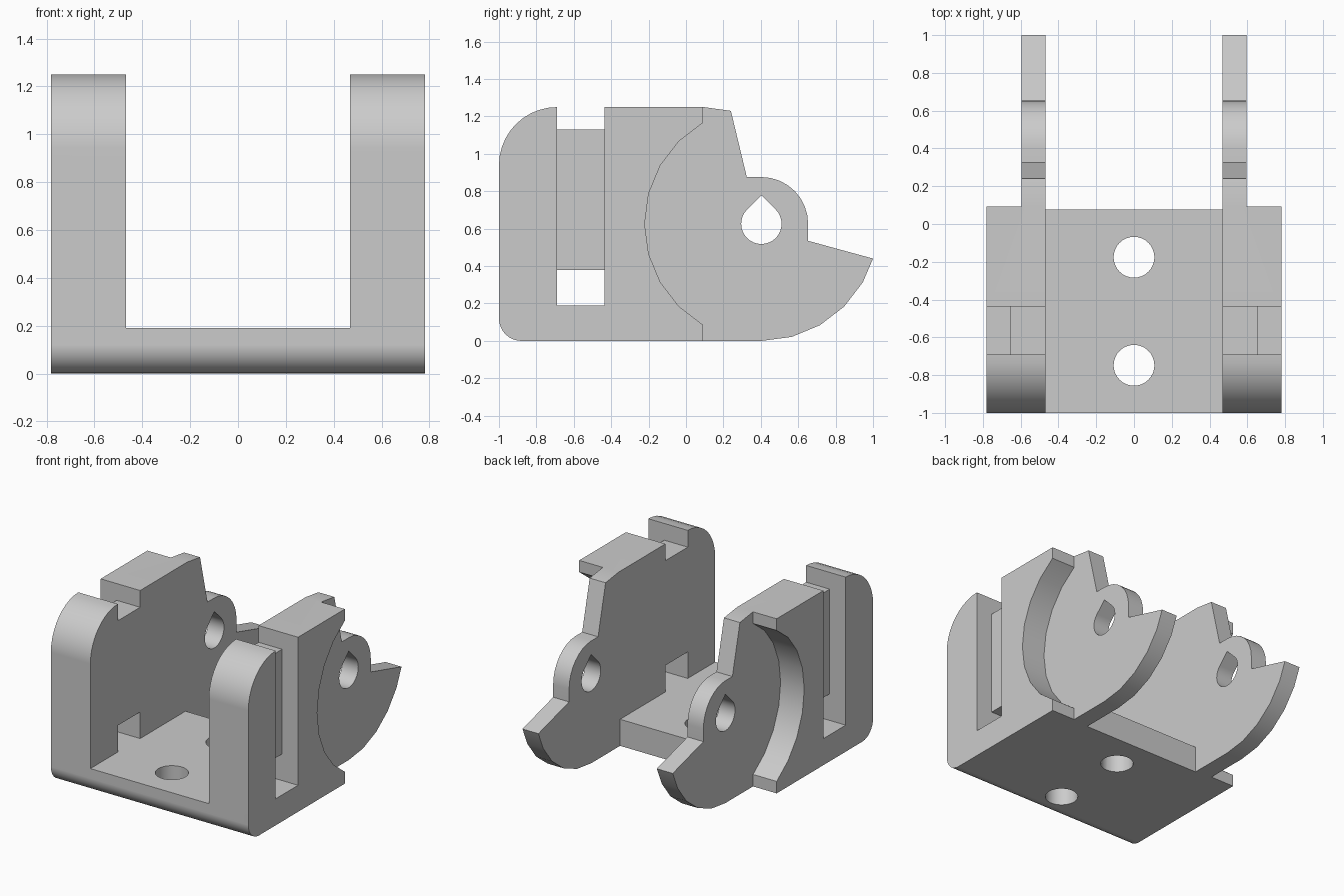
import bpy
import bmesh
from math import cos, sin, radians

cube = bpy.data.objects.get("Cube")
if cube:
    bpy.data.objects.remove(cube, do_unlink=True)

grey = bpy.data.materials.new("light grey")
grey.use_nodes = True
grey.diffuse_color = (0.6, 0.6, 0.6, 1)
grey.node_tree.nodes["Principled BSDF"].inputs["Base Color"].default_value = (0.6, 0.6, 0.6, 1)

HALF = 0.782             # half width of the bracket
INNER = 0.469            # inside face of the side walls
PIVOT = (0.403, 0.626)   # pivot hole centre (y, z)


def arc(centre, r, start, end, steps):
    """Points on an arc, angles in degrees."""
    angles = [radians(start + (end - start) * i / steps) for i in range(steps + 1)]
    return [(centre[0] + r * cos(a), centre[1] + r * sin(a)) for a in angles]


def prism(name, profile, axis, spans):
    """Extrude a 2D profile along an axis, once for each span."""
    place = {"x": lambda p, t: (t, p[0], p[1]),
             "y": lambda p, t: (p[0], t, p[1]),
             "z": lambda p, t: (p[0], p[1], t)}[axis]
    bm = bmesh.new()
    for lo, hi in spans:
        a = [bm.verts.new(place(p, lo)) for p in profile]
        b = [bm.verts.new(place(p, hi)) for p in profile]
        bm.faces.new(a)
        bm.faces.new(b[::-1])
        for i in range(len(a)):
            j = (i + 1) % len(a)
            bm.faces.new((a[i], b[i], b[j], a[j]))
    bmesh.ops.recalc_face_normals(bm, faces=bm.faces)
    mesh = bpy.data.meshes.new(name)
    bm.to_mesh(mesh)
    bm.free()
    mesh.materials.append(grey)
    obj = bpy.data.objects.new(name, mesh)
    bpy.context.collection.objects.link(obj)
    return obj


def carve(body, cutter):
    """Subtract the cutter from the body and discard it."""
    bpy.context.view_layer.objects.active = body
    mod = body.modifiers.new("cut", "BOOLEAN")
    mod.operation = "DIFFERENCE"
    mod.solver = "EXACT"
    mod.object = cutter
    bpy.ops.object.modifier_apply(modifier=mod.name)
    bpy.data.objects.remove(cutter, do_unlink=True)


# Side silhouette: rounded front, hinge ear and curved tail
side = arc((-0.88, 0.12), 0.12, 270, 180, 8)
side += arc((-0.69, 0.94), 0.31, 180, 90, 10)
side += [(0.095, 1.25), (0.24, 1.23), (0.325, 0.876)]
side += arc(PIVOT, 0.25, 90, 0, 8)
side += [(0.653, 0.535), (1.0, 0.44)]
side += arc(PIVOT, 0.626, -30, -90, 4)
bracket = prism("bracket", side, "x", [(-HALF, HALF)])

# Open channel between the walls, leaving the floor plate
channel = [(-2, 0.19), (0.076, 0.19), (0.076, -1), (2, -1), (2, 2), (-2, 2)]
carve(bracket, prism("channel_cutter", channel, "x", [(-INNER, INNER)]))

# Curved relief on the outside that thins the rear of each wall
relief = [(0.093, -0.3)] + arc(PIVOT, 0.624, 240, 120, 8) + [(0.093, 1.5), (1.3, 1.5), (1.3, -0.3)]
for lo, hi in ((-1, -0.595), (0.595, 1)):
    carve(bracket, prism("relief_cutter", relief, "x", [(lo, hi)]))

# Strap slots: outer groove, top notch and lower window around a thin web
slot = [(0.3, 0.19), (1, 0.19), (1, 1.5), (0.3, 1.5),
        (0.3, 1.13), (0.655, 1.13), (0.655, 0.38), (0.3, 0.38)]
for sign in (-1, 1):
    outline = [(sign * x, z) for x, z in slot]
    carve(bracket, prism("slot_cutter", outline, "y", [(-0.69, -0.437)]))

# Teardrop pivot hole through both walls
drop = arc(PIVOT, 0.108, 135, 405, 24) + [(PIVOT[0], 0.779)]
carve(bracket, prism("pivot_cutter", drop, "x", [(-1, 1)]))

# Screw holes in the floor plate
for y in (-0.748, -0.176):
    circle = arc((0, y), 0.108, 0, 360, 32)[:-1]
    carve(bracket, prism("screw_cutter", circle, "z", [(-0.2, 0.4)]))

# Smooth the rounded surfaces and keep the corners crisp
bpy.ops.object.select_all(action="DESELECT")
bracket.select_set(True)
bpy.context.view_layer.objects.active = bracket
bpy.ops.object.shade_smooth_by_angle(angle=radians(30))
weighted = bracket.modifiers.new("weighted_normals", "WEIGHTED_NORMAL")
weighted.keep_sharp = True
